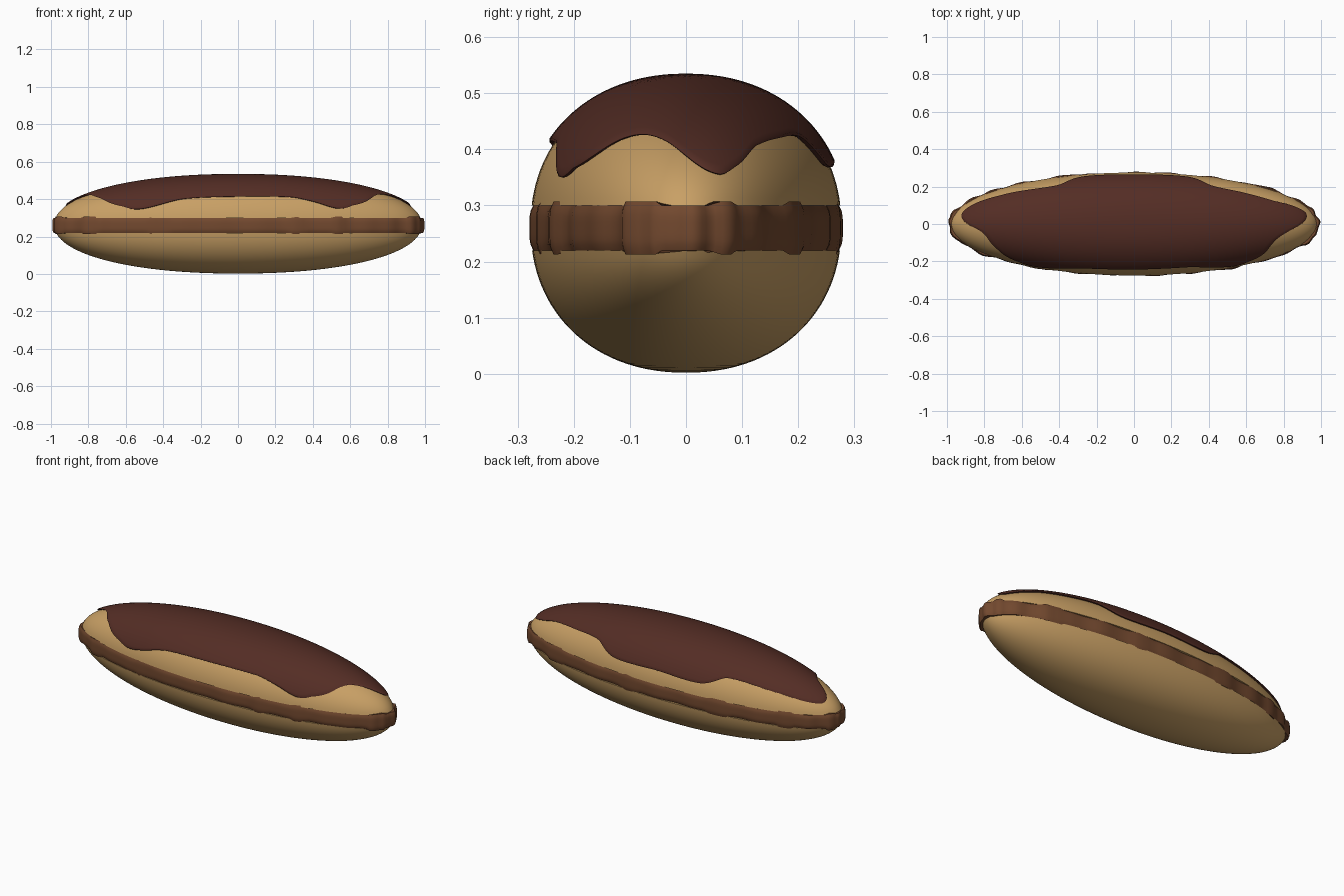
import bpy, bmesh, math

if "Cube" in bpy.data.objects:
    bpy.data.objects.remove(bpy.data.objects["Cube"])

RX, RY, RZ, CZ, N = 0.982, 0.277, 0.261, 0.263, 2.15
SEG = 192


def material(name, rgb):
    m = bpy.data.materials.new(name)
    m.diffuse_color = (*rgb, 1)
    m.use_nodes = True
    m.node_tree.nodes["Principled BSDF"].inputs["Base Color"].default_value = m.diffuse_color
    return m


def surface(theta, z, off=0.0):
    """Point on the pastry ellipsoid at an angle and height, pushed out by off."""
    h = min(abs(z - CZ) / (RZ + off), 1)
    r = (1 - h ** N) ** (1 / N)
    return ((RX + off) * r * math.cos(theta), (RY + off) * r * math.sin(theta), z)


def build(name, rings, mat, angle=40):
    """Skin a stack of closed rings and cap both ends."""
    bm = bmesh.new()
    loops = [[bm.verts.new(p) for p in ring] for ring in rings]
    for a, b in zip(loops, loops[1:]):
        for i in range(SEG):
            j = (i + 1) % SEG
            bm.faces.new((a[i], a[j], b[j], b[i]))
    bm.faces.new(loops[0][::-1])
    bm.faces.new(loops[-1])
    bmesh.ops.recalc_face_normals(bm, faces=bm.faces)
    me = bpy.data.meshes.new(name)
    bm.to_mesh(me)
    bm.free()
    ob = bpy.data.objects.new(name, me)
    bpy.context.collection.objects.link(ob)
    me.materials.append(mat)
    bpy.context.view_layer.objects.active = ob
    ob.select_set(True)
    bpy.ops.object.shade_smooth_by_angle(angle=math.radians(angle))
    ob.select_set(False)
    return ob


ANGLES = [2 * math.pi * i / SEG for i in range(SEG)]
bun = material("golden pastry", (0.58, 0.35, 0.13))
cream = material("chocolate cream", (0.17, 0.066, 0.028))
glaze = material("dark chocolate glaze", (0.088, 0.026, 0.018))


# Pastry halves, separated by the filling gap
def half(name, z_edge, side):
    a0 = math.asin(abs(z_edge - CZ) / RZ)
    rings = []
    for k in range(29):
        a = a0 + (math.pi / 2 - 0.01 - a0) * k / 28
        rings.append([surface(t, CZ + side * RZ * math.sin(a)) for t in ANGLES])
    build(name, rings, bun)


half("bottom_bun", 0.22, -1)
half("top_bun", 0.30, 1)

# Cream filling: a lumpy band with a few taller blobs
BLOBS = [(244, 4), (288, 3), (303, 3), (341, 5), (347, 3), (45, 5), (15, 4),
         (80, 4), (112, 5), (140, 4), (168, 4), (195, 4), (217, 4)]


def blob(t):
    d = math.degrees(t)
    return max(max(0, 1 - (abs((d - c + 180) % 360 - 180) / w) ** 4) for c, w in BLOBS)


def band_ring(u):
    ring = []
    for t in ANGLES:
        b = blob(t)
        wob = 0.003 * math.sin(17 * t + 1) + 0.003 * math.sin(29 * t) + 0.005 * b
        off = 0.004 + wob - 0.007 * abs(u) ** 4
        nx, ny = math.cos(t) / RX, math.sin(t) / RY
        ln = math.hypot(nx, ny)
        ring.append((RX * math.cos(t) + off * nx / ln + 0.006 * math.cos(t),
                     (RY - 0.006) * math.sin(t) + off * ny / ln,
                     0.26 + u * (0.040 + 0.007 * min(1, 2 * b))))
    return ring


build("cream_filling", [band_ring(-1 + k / 4) for k in range(9)], cream, 50)

# Glaze edge: (angle in degrees, height) of the drip line
DRIP = [(11, .357), (20, .37), (30, .405), (45, .42), (60, .42), (72, .37), (90, .375),
        (107, .37), (120, .42), (143, .39), (158, .36), (170, .36), (190, .42),
        (211, .405), (229, .36), (237, .347), (250, .40), (270, .413), (290, .41),
        (297, .385), (304, .35), (311, .365), (333, .42), (350, .417)]


def drip(t):
    d, n = math.degrees(t), len(DRIP)
    if d < DRIP[0][0]:
        d += 360
    i = max(k for k in range(n) if DRIP[k][0] <= d)
    p = [DRIP[(i + k) % n][1] for k in (-1, 0, 1, 2)]
    width = (DRIP[(i + 1) % n][0] - DRIP[i][0]) % 360
    u = (d - DRIP[i][0]) / width
    m0, m1 = (p[2] - p[0]) / 2, (p[3] - p[1]) / 2
    return ((2 * u**3 - 3 * u**2 + 1) * p[1] + (u**3 - 2 * u**2 + u) * m0
            + (3 * u**2 - 2 * u**3) * p[2] + (u**3 - u**2) * m1)


# Glaze coat: rounded lip at the drip line, then up to the crown
THICK = 0.011
rings = [[surface(t, drip(t) + 0.004, -0.004) for t in ANGLES],
         [surface(t, drip(t), 0.003) for t in ANGLES],
         [surface(t, drip(t) + 0.001, 0.008) for t in ANGLES],
         [surface(t, drip(t) + 0.006, THICK) for t in ANGLES]]
top = RZ + THICK
for k in range(1, 25):
    ring = []
    for t in ANGLES:
        a0 = math.asin((drip(t) + 0.006 - CZ) / top)
        a = a0 + (math.pi / 2 - 0.01 - a0) * k / 24
        ring.append(surface(t, CZ + top * math.sin(a), THICK))
    rings.append(ring)
build("chocolate_glaze", rings, glaze, 60)
